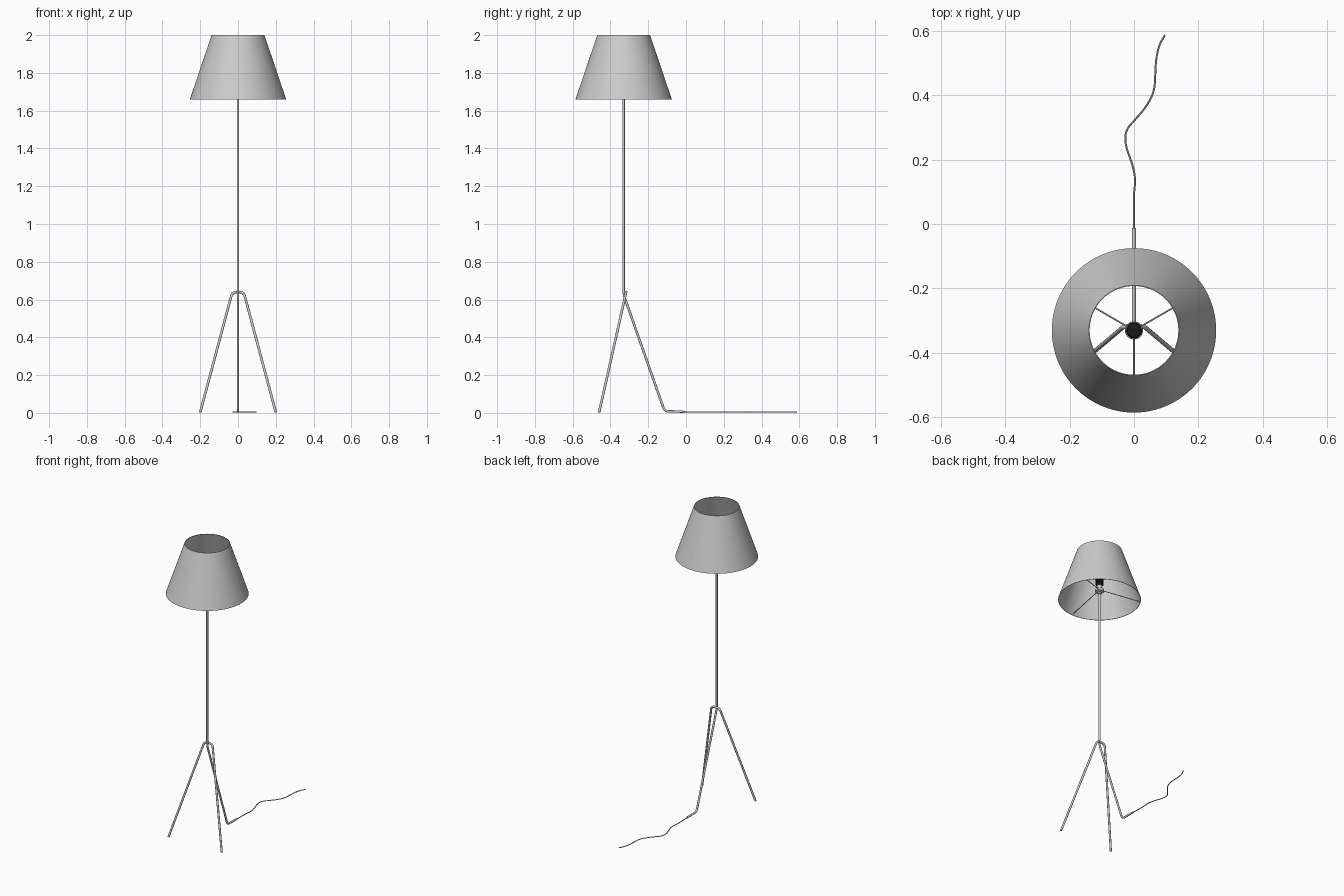
import bpy, math
from mathutils import Vector

if "Cube" in bpy.data.objects:
    bpy.data.objects.remove(bpy.data.objects["Cube"])

CY = -0.33  # lamp axis sits forward of the origin


def smooth(ob):
    bpy.ops.object.select_all(action='DESELECT')
    ob.select_set(True)
    bpy.context.view_layer.objects.active = ob
    if ob.type == 'CURVE':
        bpy.ops.object.convert(target='MESH')
        ob = bpy.context.object
    bpy.ops.object.shade_smooth_by_angle(angle=math.radians(35))
    return ob


def fillet(pts, radius, steps=8):
    """Round the inner corners of a polyline."""
    pts = [Vector(p) for p in pts]
    out = [pts[0]]
    for a, b, c in zip(pts, pts[1:], pts[2:]):
        p = b + (a - b).normalized() * radius
        q = b + (c - b).normalized() * radius
        for i in range(steps + 1):
            t = i / steps
            out.append(p * (1 - t) ** 2 + b * 2 * t * (1 - t) + q * t * t)
    return out + [pts[-1]]


def tube(name, pts, radius, smooth_path=False, res=4):
    cu = bpy.data.curves.new(name, 'CURVE')
    cu.dimensions = '3D'
    cu.bevel_depth = radius
    cu.bevel_resolution = res
    cu.use_fill_caps = True
    if smooth_path:
        sp = cu.splines.new('BEZIER')
        sp.bezier_points.add(len(pts) - 1)
        sp.resolution_u = 6
        for bp, p in zip(sp.bezier_points, pts):
            bp.co = p
            bp.handle_left_type = bp.handle_right_type = 'AUTO'
    else:
        sp = cu.splines.new('POLY')
        sp.points.add(len(pts) - 1)
        for sp_p, p in zip(sp.points, pts):
            sp_p.co = (*p, 1)
    ob = bpy.data.objects.new(name, cu)
    bpy.context.collection.objects.link(ob)
    return smooth(ob)


def lathe(name, profile, n=48, closed=False):
    """Revolve (radius, z) points about the lamp axis; open profiles get end caps."""
    verts, faces, m = [], [], len(profile)
    for i in range(n):
        a = 2 * math.pi * i / n
        verts += [(r * math.cos(a), CY + r * math.sin(a), z) for r, z in profile]
    for i in range(n):
        k = (i + 1) % n
        for j in range(m if closed else m - 1):
            l = (j + 1) % m
            faces.append((i * m + j, k * m + j, k * m + l, i * m + l))
    if not closed:
        faces.append([i * m for i in reversed(range(n))])
        faces.append([i * m + m - 1 for i in range(n)])
    me = bpy.data.meshes.new(name)
    me.from_pydata(verts, [], faces)
    ob = bpy.data.objects.new(name, me)
    bpy.context.collection.objects.link(ob)
    return smooth(ob)


# Thin conical shade, open at both ends
lathe('shade', [(0.255, 1.66), (0.14, 2.0), (0.1375, 2.0), (0.2525, 1.66)], 96, True)

# Pole running down into the bent rear leg and along the floor
tube('pole_and_rear_leg', fillet([(0, CY, 1.72), (0, CY, 0.625), (0, -0.113, 0.008),
                                  (0, -0.012, 0.007)], 0.022), 0.0065)

# Front legs: one rod bent into an arch behind the pole
tube('front_legs', fillet([(-0.2, -0.46, 0.003), (-0.03, -0.317, 0.64),
                           (0.03, -0.317, 0.64), (0.2, -0.46, 0.003)], 0.024), 0.0068)

# Power cable trailing on the floor
tube('cable', [(0, -0.02, 0.006), (0, 0.09, 0.004), (0.003, 0.14, 0.004),
               (-0.003, 0.175, 0.004), (-0.027, 0.265, 0.004), (-0.02, 0.295, 0.004),
               (0, 0.32, 0.004), (0.037, 0.365, 0.004), (0.06, 0.41, 0.004),
               (0.066, 0.465, 0.004), (0.069, 0.51, 0.004), (0.08, 0.557, 0.004),
               (0.096, 0.586, 0.004)], 0.003, True, 2)

# Collar joining pole, spokes and lamp holder
lathe('collar', [(0.009, 1.70), (0.013, 1.702), (0.013, 1.712), (0.026, 1.716),
                 (0.028, 1.719), (0.028, 1.731), (0.026, 1.734), (0.016, 1.736),
                 (0.016, 1.762)])

# Shade spokes
for i in range(3):
    a = math.radians(-90 + 120 * i)
    d = Vector((math.cos(a), math.sin(a), 0))
    c = Vector((0, CY, 0))
    tube(f'shade_spoke_{i + 1}', [c + d * 0.022 + Vector((0, 0, 1.725)),
                                  c + d * 0.249 + Vector((0, 0, 1.672))], 0.0025, res=2)

# Black ribbed lamp holder
prof = [(0.018, 1.758), (0.022, 1.762)]
for i in range(6):
    z = 1.765 + i * 0.008
    prof += [(0.0245, z + 0.002), (0.022, z + 0.006)]
prof += [(0.022, 1.816), (0.019, 1.818)]
holder = lathe('lamp_holder', prof)
black = bpy.data.materials.new('black')
black.diffuse_color = (0.01, 0.01, 0.01, 1)
black.use_nodes = True
black.node_tree.nodes["Principled BSDF"].inputs["Base Color"].default_value = black.diffuse_color
holder.data.materials.append(black)
